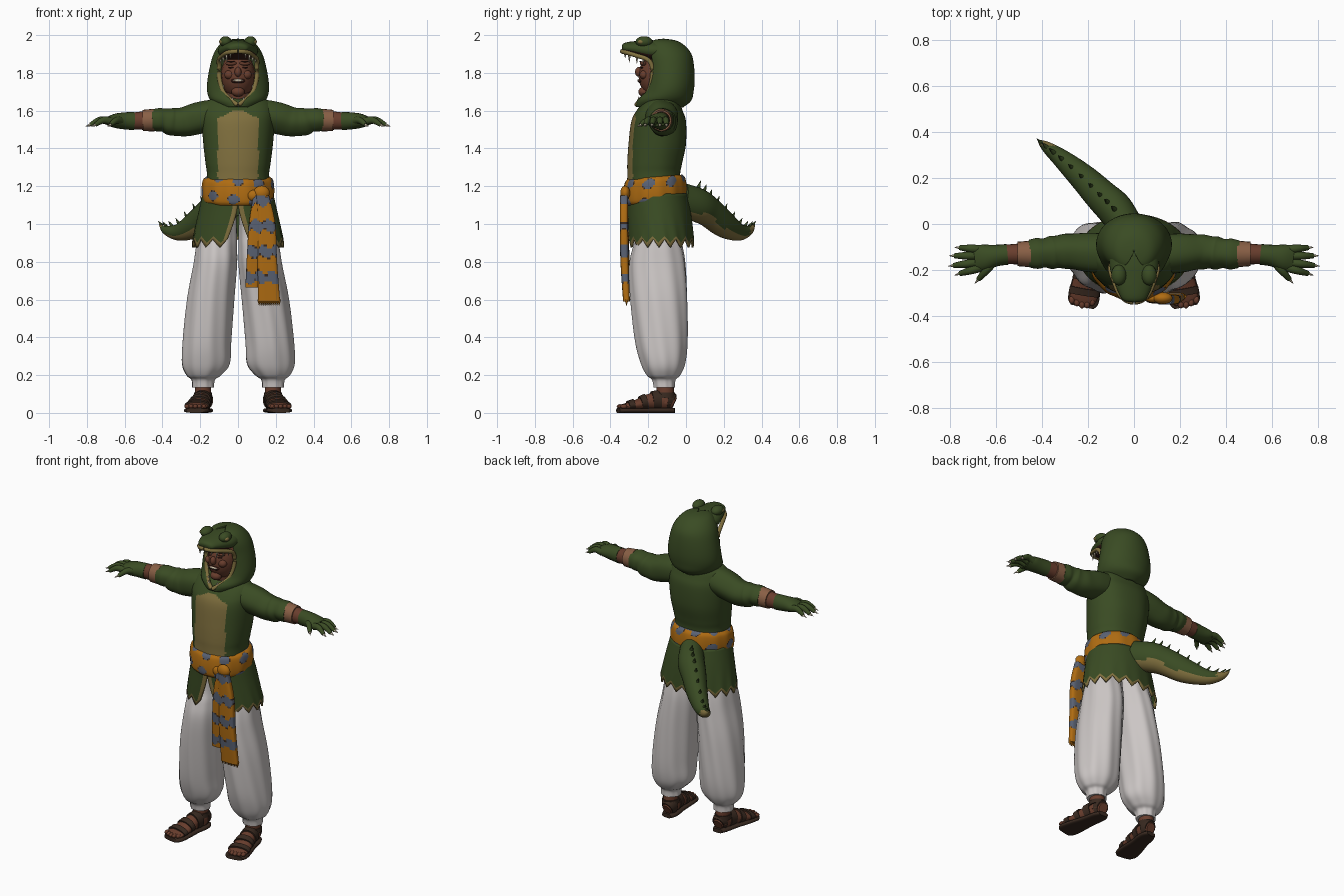
import bpy, bmesh, math
from mathutils import Vector, Matrix

if "Cube" in bpy.data.objects:
    bpy.data.objects.remove(bpy.data.objects["Cube"])


def material(name, *rgb):
    m = bpy.data.materials.new(name)
    m.use_nodes = True
    m.diffuse_color = (*rgb, 1)
    m.node_tree.nodes["Principled BSDF"].inputs["Base Color"].default_value = (*rgb, 1)
    return m


GREEN = material("crocodile green", .042, .071, .017)
TAN = material("belly tan", .215, .16, .048)
WHITE = material("trouser white", .6, .565, .555)
ORANGE = material("sash orange", .43, .15, .006)
BLUE = material("sash blue", .1, .12, .17)
SKIN = material("skin brown", .14, .047, .026)
CUFF = material("cuff leather", .25, .115, .06)
SANDAL = material("sandal brown", .04, .022, .014)
IVORY = material("tooth ivory", .58, .51, .38)
DARK = material("mouth dark", .04, .013, .009)
made = []


def finish(name, bm, mats, rule=None):
    bmesh.ops.recalc_face_normals(bm, faces=bm.faces[:])
    for i, f in enumerate(bm.faces):
        f.smooth = True
        if rule:
            f.material_index = int(rule(f.calc_center_median(), f.normal, i))
    me = bpy.data.meshes.new(name)
    bm.to_mesh(me)
    bm.free()
    for m in mats:
        me.materials.append(m)
    ob = bpy.data.objects.new(name, me)
    bpy.context.collection.objects.link(ob)
    made.append(ob)
    return ob


def refine(rows, k):
    # smooth interpolation through the rows
    out = []
    for i in range(len(rows) - 1):
        a, b, c, d = (rows[min(max(i + o, 0), len(rows) - 1)] for o in (-1, 0, 1, 2))
        for s in range(k):
            t = s / k
            out.append([q + .5 * t * (r - p + t * (2*p - 5*q + 4*r - e + t * (3*(q - r) + e - p)))
                        for p, q, r, e in zip(a, b, c, d)])
    return out + [list(rows[-1])]


def skin_rings(name, rings, mats, rule=None, closed=True):
    bm = bmesh.new()
    vs = [[bm.verts.new(p) for p in ring] for ring in rings]
    n = len(vs[0])
    for r0, r1 in zip(vs, vs[1:]):
        for j in range(n if closed else n - 1):
            bm.faces.new((r0[j], r0[(j + 1) % n], r1[(j + 1) % n], r1[j]))
    if closed:
        bm.faces.new(vs[0])
        bm.faces.new(vs[-1])
    return finish(name, bm, mats, rule)


def tube(name, rows, mats, rule=None, n=20, k=4, flat=False, p=2, amp=0, freq=9):
    # rows are x, y, z, side radius, other radius; flat keeps the rings level
    rows = refine(rows, k)
    rings = []
    for i, (x, y, z, ra, rb) in enumerate(rows):
        t = Vector(rows[min(i + 1, len(rows) - 1)][:3]) - Vector(rows[max(i - 1, 0)][:3])
        side, other = Vector((1, 0, 0)), Vector((0, 1, 0))
        if not flat:
            side = t.cross(Vector((0, 0, 1))).normalized()
            other = side.cross(t).normalized()
        ring = []
        for j in range(n):
            a = math.tau * j / n
            c, s = math.cos(a), math.sin(a)
            w = 1 + amp * math.sin(freq * a + 5 * z)
            ring.append(Vector((x, y, z))
                        + side * ra * w * math.copysign(abs(c) ** (2 / p), c)
                        + other * rb * w * math.copysign(abs(s) ** (2 / p), s))
        rings.append(ring)
    return skin_rings(name, rings, mats, rule, True)


def wrap(name, rows, mats, rule=None, cols=96, k=4, tooth=0):
    # cloth shell open at the front; rows are z, centre y, radii, half opening
    rows = refine(rows, k)
    rings = []
    for i, (z, cy, rx, ry, w) in enumerate(rows):
        g = math.asin(min(max(w, 0) / rx, .95))
        ring = []
        for j in range(cols + 1):
            a = g + (math.tau - 2 * g) * j / cols
            drop = tooth * (1 - abs(j % 6 - 3) / 3) * (i / (len(rows) - 1)) ** 3
            ring.append((rx * math.sin(a), cy - ry * math.cos(a), z - drop))
        rings.append(ring)
    ob = skin_rings(name, rings, mats, rule, False)
    mod = ob.modifiers.new("thickness", "SOLIDIFY")
    mod.thickness, mod.offset = .01, 0
    return ob


def blobs(name, items, mat):
    bm = bmesh.new()
    for c, r in items:
        bmesh.ops.create_uvsphere(bm, u_segments=16, v_segments=10, radius=1,
                                  matrix=Matrix.Translation(c) @ Matrix.Diagonal((*r, 1)))
    return finish(name, bm, [mat])


def spikes(name, items, mat):
    bm = bmesh.new()
    for base, tip, r in items:
        base, d = Vector(base), Vector(tip) - Vector(base)
        mx = Matrix.Translation(base + d / 2) @ d.to_track_quat("Z", "Y").to_matrix().to_4x4()
        bmesh.ops.create_cone(bm, cap_ends=True, segments=8, radius1=r, radius2=.001,
                              depth=d.length, matrix=mx)
    return finish(name, bm, [mat])


def both(items):
    return [((s * c[0], c[1], c[2]), r) for c, r in items for s in (1, -1)]


# jacket with belly panel
tube("jacket_body", [(0, -.165, 1.1, .18, .15), (0, -.17, 1.25, .165, .14),
                     (0, -.165, 1.32, .172, .145), (0, -.152, 1.42, .184, .152),
                     (0, -.145, 1.54, .193, .145), (0, -.14, 1.6, .19, .122),
                     (0, -.13, 1.65, .165, .09), (0, -.13, 1.67, .1, .06)], [GREEN, TAN],
     lambda c, n, i: c.y < -.17 and abs(c.x) < .108 - 2 * max(0, c.z - 1.56) and 1.2 < c.z < 1.6,
     n=88, k=7, flat=True, p=2.2, amp=.006, freq=7)
wrap("jacket_skirt", [(1.16, -.155, .182, .155, 0), (1.08, -.145, .2, .162, .004),
                      (1, -.138, .219, .167, .025), (.92, -.132, .238, .17, .055)],
     [GREEN, TAN], lambda c, n, i: i // 96 > 10 or i % 96 in (0, 1, 94, 95), tooth=.045)

# sash, knot and hanging ends


def patches(v, low):
    return 1 if v > low else 2 if v > low - .13 else 0


sash = tube("sash", [(0, -.165, 1.11, .175, .155), (0, -.165, 1.13, .188, .167),
                     (0, -.165, 1.18, .192, .168), (0, -.165, 1.23, .186, .16),
                     (0, -.165, 1.25, .168, .145)], [ORANGE, BLUE, SANDAL],
            lambda c, n, i: patches(math.sin(9 * math.atan2(c.x, c.y + .16) + 14 * c.z)
                                    + math.sin(62 * c.z + 9 * c.x), .95),
            n=120, k=6, flat=True, amp=.008, freq=13)
for v in sash.data.vertices:
    v.co.z += .08 * (v.co.y + .16)
blobs("sash_knot", [((.125, -.322, 1.165), (.043, .026, .038)),
                    ((.085, -.322, 1.15), (.035, .02, .03))], ORANGE)


def band(c, n, i):
    return 0 if c.z < .62 else patches(math.sin(46 * c.z) + .5 * math.sin(95 * c.x + 30 * c.z), .35)


tube("sash_end_short", [(.11, -.325, 1.15, .03, .018), (.1, -.325, 1, .042, .02),
                        (.085, -.32, .85, .037, .02), (.073, -.31, .665, .034, .016)],
     [ORANGE, BLUE, SANDAL], band, n=40, k=16, flat=True, p=3.5)
tube("sash_end_long", [(.13, -.328, 1.15, .035, .022), (.15, -.328, 1, .048, .022),
                       (.155, -.325, .8, .052, .022), (.165, -.315, .59, .058, .018)],
     [ORANGE, BLUE, SANDAL], band, n=40, k=18, flat=True, p=3.5)
spikes("sash_fringe", [((.112 + .0106 * i, -.315, .6), (.112 + .0106 * i, -.315, .568), .01)
                       for i in range(11)], ORANGE)

# trousers, arms, hands and feet on both sides
foot = [(.18, -.062, .05, .028, .032), (.18, -.1, .063, .043, .05), (.195, -.18, .06, .047, .045),
        (.21, -.26, .043, .058, .028), (.22, -.32, .033, .06, .018), (.225, -.345, .028, .045, .012)]
for s, tag in ((1, "left"), (-1, "right")):
    def flip(rows):
        return [(s * r[0], *r[1:]) for r in rows]

    tube(tag + "_trouser_leg", flip([
        (.185, -.115, .135, .058, .056), (.185, -.118, .175, .062, .062), (.182, -.12, .2, .092, .088),
        (.172, -.122, .26, .126, .116), (.166, -.13, .38, .128, .138), (.145, -.142, .6, .124, .15),
        (.12, -.15, .78, .115, .148), (.112, -.148, .88, .108, .13), (.105, -.145, .96, .1, .108),
        (.09, -.15, 1.12, .08, .1)]), [WHITE], n=72, k=5, flat=True, amp=.022)
    tube(tag + "_sleeve", flip([
        (.09, -.13, 1.58, .08, .08), (.15, -.128, 1.572, .086, .084), (.21, -.124, 1.56, .084, .084),
        (.265, -.12, 1.545, .077, .08), (.3, -.12, 1.54, .076, .076), (.335, -.122, 1.54, .07, .073),
        (.36, -.125, 1.543, .072, .072), (.39, -.127, 1.55, .063, .062), (.42, -.129, 1.551, .067, .062),
        (.455, -.13, 1.55, .06, .056)]), [GREEN], n=32, amp=.02, freq=5)
    tube(tag + "_cuff", flip([(.445, -.13, 1.55, .058, .06), (.505, -.13, 1.548, .053, .056)]), [CUFF])
    tube(tag + "_forearm", flip([(.49, -.13, 1.548, .046, .05), (.57, -.132, 1.545, .041, .043)]), [SKIN])
    tube(tag + "_glove", flip([(.55, -.132, 1.545, .045, .048), (.6, -.137, 1.546, .047, .045),
                               (.65, -.146, 1.546, .057, .038), (.69, -.152, 1.543, .053, .024)]), [GREEN])
    claws = []
    fingers = [(.67, -.11, .755, -.103), (.68, -.138, .778, -.138), (.68, -.167, .782, -.18),
               (.67, -.19, .755, -.215), (.61, -.165, .675, -.24)]
    for i, (x0, y0, x1, y1) in enumerate(fingers):
        tip = Vector((s * x1, y1, 1.525))
        tube(f"{tag}_finger_{i + 1}", flip([
            (x0, y0, 1.543, .019, .021), ((x0 + x1) / 2, (y0 + y1) / 2, 1.55, .017, .018),
            (x1, y1, 1.525, .011, .011)]), [GREEN], n=12)
        d = Vector((s * (x1 - x0), y1 - y0, -.03)).normalized()
        claws.append((tip - d * .006, tip + d * .026, .009))
    spikes(tag + "_claws", claws, IVORY)

    tube(tag + "_foot", flip(foot), [SKIN])
    tube(tag + "_ankle", flip([(.185, -.108, .05, .042, .046), (.185, -.112, .17, .042, .046)]),
         [SKIN], flat=True)
    tube(tag + "_sole", flip([(x, y * 1.06 + .006, .013, a * 1.12, .013) for x, y, z, a, b in foot]),
         [SANDAL], p=3)
    fine = refine(foot, 8)
    for i, (a, b) in enumerate(((2, 9), (12, 17), (19, 23), (26, 31))):
        tube(f"{tag}_strap_{i + 1}", flip([(x, y, z + .004, ra + .006, rb + .005)
                                           for x, y, z, ra, rb in fine[a:b]]), [SANDAL], k=1)
    tube(tag + "_ankle_strap", flip([(.185, -.11, .08, .05, .054), (.185, -.11, .108, .047, .052)]),
         [SANDAL], flat=True)
    blobs(tag + "_toes", [((s * (.182 + .022 * i), -.338 - .012 * math.sin(i), .034), (.013, .018, .012))
                          for i in range(5)], SKIN)

# tail with back ridge
tail = [(-.02, -.03, 1.13, .07, .09), (-.08, .06, 1.1, .078, .09), (-.14, .12, 1.065, .072, .082),
        (-.22, .2, 1, .06, .073), (-.31, .28, .957, .042, .046), (-.38, .335, .967, .024, .024),
        (-.415, .362, .998, .004, .004)]
tube("tail", tail, [GREEN, TAN], lambda c, n, i: n.z < -.45 or c.y > .34, n=28, k=6)
ridge = refine(tail, 2)[2:-1]
spikes("tail_ridge", [((x, y, z + r * .85), (x - .02, y + .018, z + r + .016 + .26 * r), .008 + .08 * r)
                      for x, y, z, a, r in ridge], GREEN)

# head and face
blobs("head", [((0, -.14, 1.785), (.092, .112, .125)), ((0, -.25, 1.805), (.018, .02, .026)),
               ((0, -.222, 1.7), (.035, .03, .026))]
      + both([((.045, -.222, 1.79), (.028, .024, .024)), ((.036, -.226, 1.85), (.03, .018, .012))]), SKIN)
tube("neck", [(0, -.13, 1.58, .07, .065), (0, -.14, 1.72, .065, .07)], [SKIN], flat=True)
blobs("eyes_and_lips", [((0, -.241, 1.758), (.038, .014, .013))]
      + both([((.036, -.234, 1.828), (.016, .008, .004)), ((.037, -.24, 1.86), (.02, .006, .004))]), DARK)
blobs("smile_teeth", [((0, -.248, 1.76), (.028, .01, .007))], IVORY)

# crocodile hood
wrap("hood", [(1.976, -.12, .002, .002, 0), (1.968, -.12, .06, .06, .03), (1.945, -.11, .095, .095, .06),
              (1.9, -.095, .124, .118, .085), (1.84, -.085, .142, .122, .096), (1.76, -.085, .157, .126, .098),
              (1.7, -.095, .158, .13, .078), (1.655, -.117, .14, .14, .036), (1.62, -.14, .09, .12, 0)],
     [GREEN], cols=64)
tube("hood_snout", [(0, -.08, 1.915, .1, .05), (0, -.18, 1.918, .106, .055), (0, -.24, 1.925, .09, .046),
                    (0, -.3, 1.932, .066, .033), (0, -.33, 1.931, .048, .024), (0, -.338, 1.93, .02, .01)],
     [GREEN, DARK], lambda c, n, i: n.z < -.55 and c.y < -.15, n=32)
blobs("hood_brows", both([((.066, -.222, 1.965), (.033, .045, .029)), ((.024, -.318, 1.945), (.013, .014, .01))]),
      GREEN)
blobs("hood_eyes", both([((.084, -.238, 1.964), (.016, .018, .013))]), TAN)
rim = [(.002, -.262, 1.63), (.038, -.242, 1.657), (.079, -.2, 1.7), (.098, -.18, 1.77), (.1, -.18, 1.835),
       (.1, -.205, 1.872), (.083, -.255, 1.89), (.061, -.305, 1.905), (.03, -.332, 1.912), (.002, -.338, 1.914)]
for s, tag in ((1, "left"), (-1, "right")):
    tube(tag + "_hood_rim", [(s * x, y, z, .012, .012) for x, y, z in rim], [TAN], n=10)
teeth = []
for x, y, z, l in ((.094, -.225, 1.878, .03), (.08, -.26, 1.89, .04), (.062, -.3, 1.9, .045),
                   (.042, -.322, 1.908, .03), (.05, -.228, 1.67, -.02),
                   (.03, -.25, 1.652, -.024), (.082, -.192, 1.72, -.016)):
    for s in (1, -1):
        teeth.append(((s * x, y, z), (s * x * .93, y, z - l), .008))
spikes("hood_teeth", teeth, IVORY)

# smooth shading with crisp folds
for ob in bpy.context.selected_objects:
    ob.select_set(False)
for ob in made:
    ob.select_set(True)
bpy.context.view_layer.objects.active = made[0]
bpy.ops.object.shade_smooth_by_angle(angle=math.radians(50))
